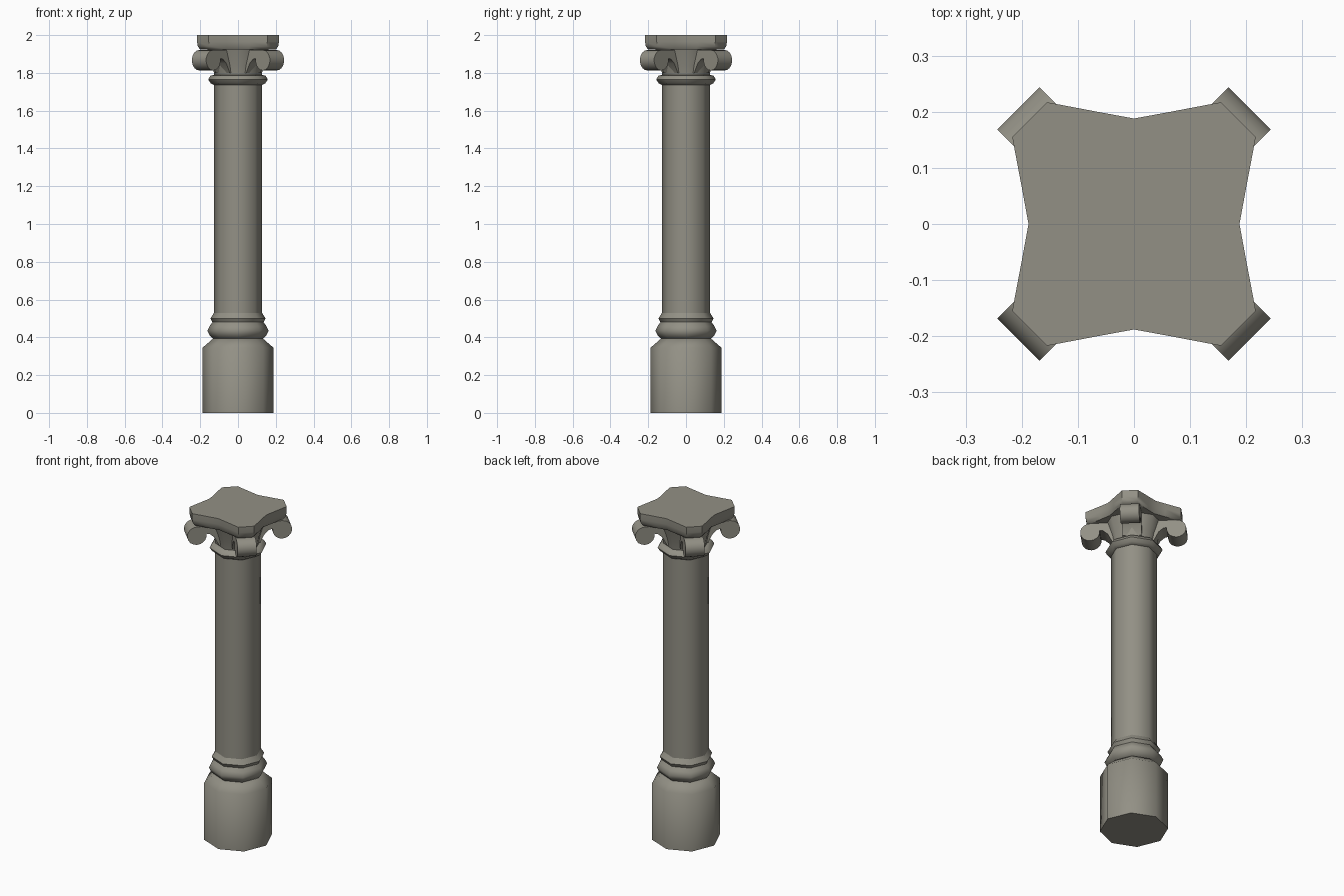
import bpy, bmesh, math
from mathutils import Vector

if "Cube" in bpy.data.objects:
    bpy.data.objects.remove(bpy.data.objects["Cube"])

stone = bpy.data.materials.new("grey stone")
stone.diffuse_color = (0.29, 0.28, 0.235, 1)
stone.use_nodes = True
stone.node_tree.nodes["Principled BSDF"].inputs["Base Color"].default_value = stone.diffuse_color


def finish(name, bm, angle):
    bmesh.ops.recalc_face_normals(bm, faces=bm.faces)
    me = bpy.data.meshes.new(name)
    bm.to_mesh(me)
    bm.free()
    me.materials.append(stone)
    me.shade_smooth()
    me.set_sharp_from_angle(angle=math.radians(angle))
    ob = bpy.data.objects.new(name, me)
    bpy.context.collection.objects.link(ob)
    return ob


def loft(name, rings, angle=52):
    """Join stacked rings of points and cap both ends."""
    bm = bmesh.new()
    rows = [[bm.verts.new(p) for p in ring] for ring in rings]
    n = len(rows[0])
    for a, b in zip(rows, rows[1:]):
        for i in range(n):
            j = (i + 1) % n
            bm.faces.new((a[i], a[j], b[j], b[i]))
    bm.faces.new(rows[0][::-1])
    bm.faces.new(rows[-1])
    return finish(name, bm, angle)


def turned(name, profile, sides=8):
    ts = [2 * math.pi * i / sides for i in range(sides)]
    return loft(name, [[(r * math.cos(t), r * math.sin(t), z) for t in ts]
                       for r, z in profile])


# Octagonal turned parts: plinth, base rings, shaft, neck ring, capital bell
turned("plinth", [(0.188, 0), (0.188, 0.345), (0.13, 0.395)])
turned("base_rings", [(0.13, 0.39), (0.15, 0.41), (0.162, 0.435), (0.15, 0.46),
                      (0.135, 0.48), (0.146, 0.50), (0.127, 0.53)])
turned("shaft", [(0.127, 0.52), (0.127, 1.75)])
turned("neck_ring", [(0.127, 1.735), (0.145, 1.745), (0.158, 1.765),
                     (0.146, 1.785), (0.125, 1.79)])
turned("capital_bell", [(0.125, 1.785), (0.135, 1.84), (0.165, 1.935)])

# Concave-sided top slab with clipped corners
side = [(-0.217, 0.155), (-0.155, 0.217), (-0.06, 0.199), (0, 0.188), (0.06, 0.199)]
outline = []
for k in range(4):
    for x, y in side:
        for _ in range(k):
            x, y = y, -x
        outline.append((x, y))
loft("top_slab", [[(x * s, y * s, z) for x, y in outline]
                  for s, z in ((0.93, 1.925), (0.98, 1.94), (1, 1.965), (1, 2.0))])

# Four corner scrolls: strap and roll outline extruded across the diagonal
cd, cz, cr, half = 0.238, 1.867, 0.054, 0.053
prof = [(0.09, 1.921)]
for i in range(15):
    t = math.radians(90 - 280 * i / 14)
    prof.append((cd + cr * math.cos(t), cz + cr * math.sin(t)))
prof += [(0.165, 1.872), (0.14, 1.85), (0.115, 1.80), (0.09, 1.80)]
for k, label in enumerate(("back_right", "back_left", "front_left", "front_right")):
    t = math.radians(45 + 90 * k)
    out = Vector((math.cos(t), math.sin(t), 0))
    across = Vector((-math.sin(t), math.cos(t), 0))
    loft("scroll_" + label, [[out * d + across * w + Vector((0, 0, z)) for d, z in prof]
                             for w in (-half, half)], 35)
